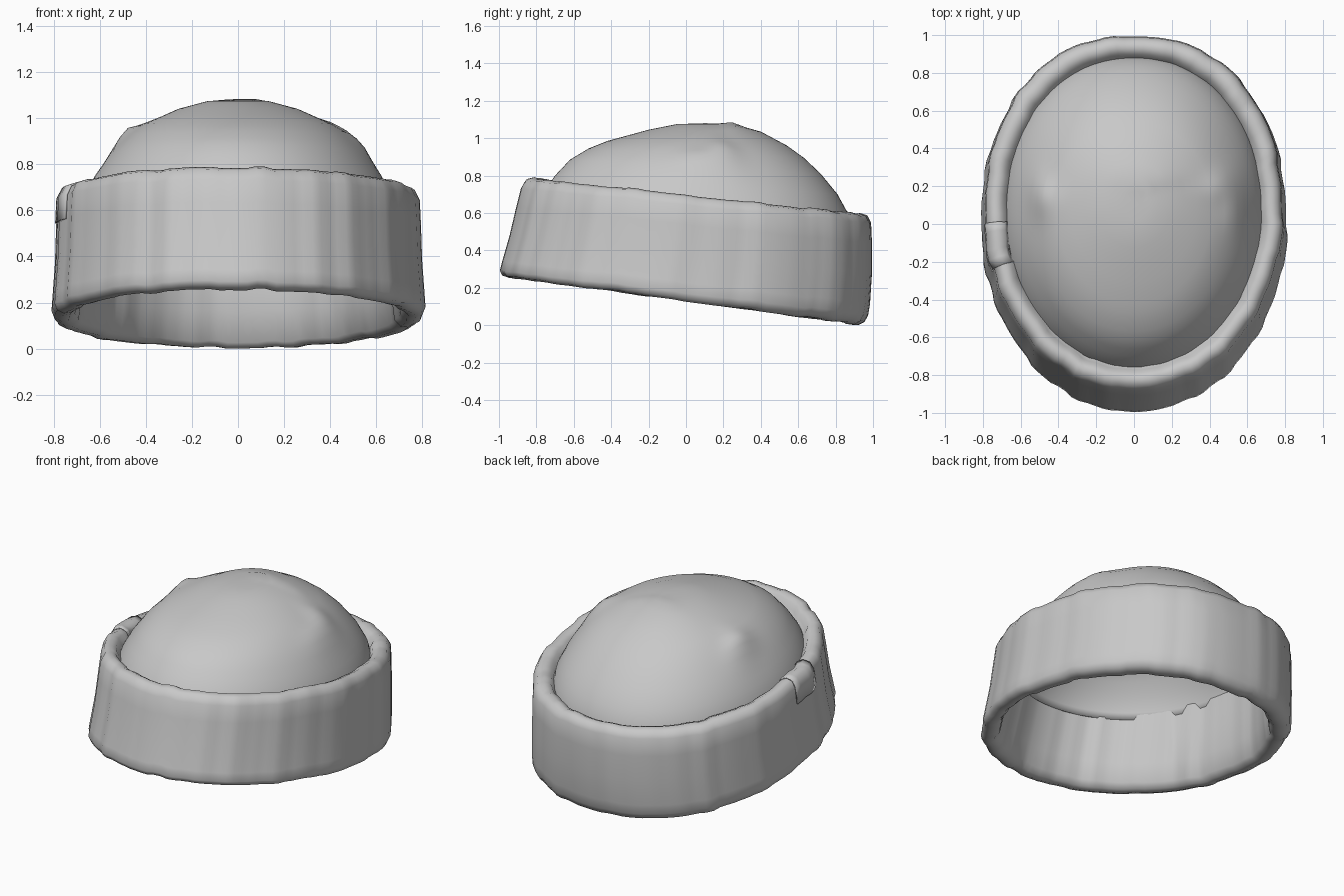
import bpy, bmesh, math, random

if "Cube" in bpy.data.objects:
    bpy.data.objects.remove(bpy.data.objects["Cube"])

random.seed(4)
SEG = 120

wool = bpy.data.materials.new("grey wool")
wool.diffuse_color = (0.58, 0.58, 0.58, 1)
wool.use_nodes = True
wool.node_tree.nodes["Principled BSDF"].inputs["Base Color"].default_value = wool.diffuse_color

# Uneven ribs: one radial and one vertical wobble per rib, two columns wide
ribs = [(random.uniform(-0.008, 0.005), random.uniform(0, 0.010)) for _ in range(SEG // 2)]

# Each ring: front y, back y, half width, front z, back z
CUFF = [
    (-0.775, 0.885, 0.68, 0.73, 0.545),
    (-0.79, 0.90, 0.695, 0.765, 0.575),
    (-0.82, 0.935, 0.73, 0.782, 0.59),
    (-0.86, 0.97, 0.765, 0.772, 0.578),
    (-0.885, 0.99, 0.785, 0.73, 0.54),
    (-0.91, 0.995, 0.79, 0.63, 0.43),
    (-0.945, 0.995, 0.795, 0.48, 0.27),
    (-0.985, 0.985, 0.806, 0.34, 0.11),
    (-0.998, 0.975, 0.81, 0.29, 0.05),
    (-0.985, 0.955, 0.798, 0.265, 0.015),
    (-0.95, 0.925, 0.768, 0.252, 0.0),
    (-0.915, 0.893, 0.735, 0.26, 0.0),
    (-0.888, 0.872, 0.708, 0.29, 0.025),
    (-0.855, 0.862, 0.692, 0.40, 0.16),
    (-0.758, 0.858, 0.66, 0.71, 0.52),
]
CROWN = [
    (-0.05, 0.25, 0.13, 1.075, 1.075),
    (-0.20, 0.40, 0.26, 1.045, 1.035),
    (-0.42, 0.54, 0.41, 0.985, 0.96),
    (-0.52, 0.63, 0.48, 0.945, 0.895),
    (-0.62, 0.72, 0.55, 0.885, 0.81),
    (-0.70, 0.81, 0.62, 0.80, 0.70),
    (-0.75, 0.865, 0.665, 0.73, 0.60),
    (-0.785, 0.89, 0.692, 0.66, 0.50),
]


def ring_point(ring, j, ribbed):
    yf, yb, rx, zf, zb = ring
    a = 2 * math.pi * j / SEG
    c, s = math.cos(a), math.sin(a)
    if s > 0:  # the back half is fuller than an ellipse
        e = 2 / (2.12 + max(0, rx - 0.7) * 1.3)
        c, s = math.copysign(abs(c) ** e, c), s ** e
    dr, dz = ribs[(j // 2) % len(ribs)] if ribbed else (0, 0)
    cy, ry = (yf + yb) / 2, (yb - yf) / 2
    return ((rx + dr) * c, cy + (ry + dr) * s, zf + (zb - zf) * (s + 1) / 2 + dz)


def finish(name, bm, thickness=0, offset=-1):
    me = bpy.data.meshes.new(name)
    bm.to_mesh(me)
    bm.free()
    me.materials.append(wool)
    ob = bpy.data.objects.new(name, me)
    bpy.context.collection.objects.link(ob)
    if thickness:
        mod = ob.modifiers.new("thickness", "SOLIDIFY")
        mod.thickness, mod.offset = thickness, offset
    bpy.ops.object.select_all(action='DESELECT')
    bpy.context.view_layer.objects.active = ob
    ob.select_set(True)
    bpy.ops.object.shade_smooth_by_angle(angle=math.radians(50))
    return ob


def loft(rings, columns, ribbed, wrap_columns=True, wrap_rings=False):
    bm = bmesh.new()
    grid = [[bm.verts.new(ring_point(r, j, ribbed)) for j in columns] for r in rings]
    n, m = len(rings), len(columns)
    for i in range(n if wrap_rings else n - 1):
        for j in range(m if wrap_columns else m - 1):
            k, l = (i + 1) % n, (j + 1) % m
            bm.faces.new((grid[i][j], grid[k][j], grid[k][l], grid[i][l]))
    return bm, grid


# Folded cuff: a closed, slanted tube around the head
bm, _ = loft(CUFF, range(SEG), True, wrap_rings=True)
finish("folded_cuff", bm)

# Overlapping seam flap on the left side of the cuff
bm, _ = loft(CUFF[:6], range(61, 67), True, wrap_columns=False)
finish("seam_flap", bm, 0.008, 1)

# Crown: domed top
bm, grid = loft(CROWN, range(SEG), False)
pole = bm.verts.new((0.03, 0.1, 1.08))
top = grid[0]
for j in range(SEG):
    bm.faces.new((pole, top[j], top[(j + 1) % SEG]))
bmesh.ops.subdivide_edges(bm, edges=bm.edges[:], cuts=1, use_grid_fill=True, smooth=0.3)

# Soft puckers in the knit: x, y, spread x, spread y, height
PUCKERS = [(-0.49, 0.15, 0.06, 0.12, 0.045), (0.45, 0.20, 0.07, 0.09, 0.025),
           (0.53, 0.10, 0.06, 0.16, 0.03), (0.08, 0.25, 0.18, 0.05, 0.01)]
for v in bm.verts:
    if v.co.z > 0.72:
        v.co.z += sum(h * math.exp(-((v.co.x - x) / sx) ** 2 - ((v.co.y - y) / sy) ** 2)
                      for x, y, sx, sy, h in PUCKERS)
finish("crown", bm, 0.02)
